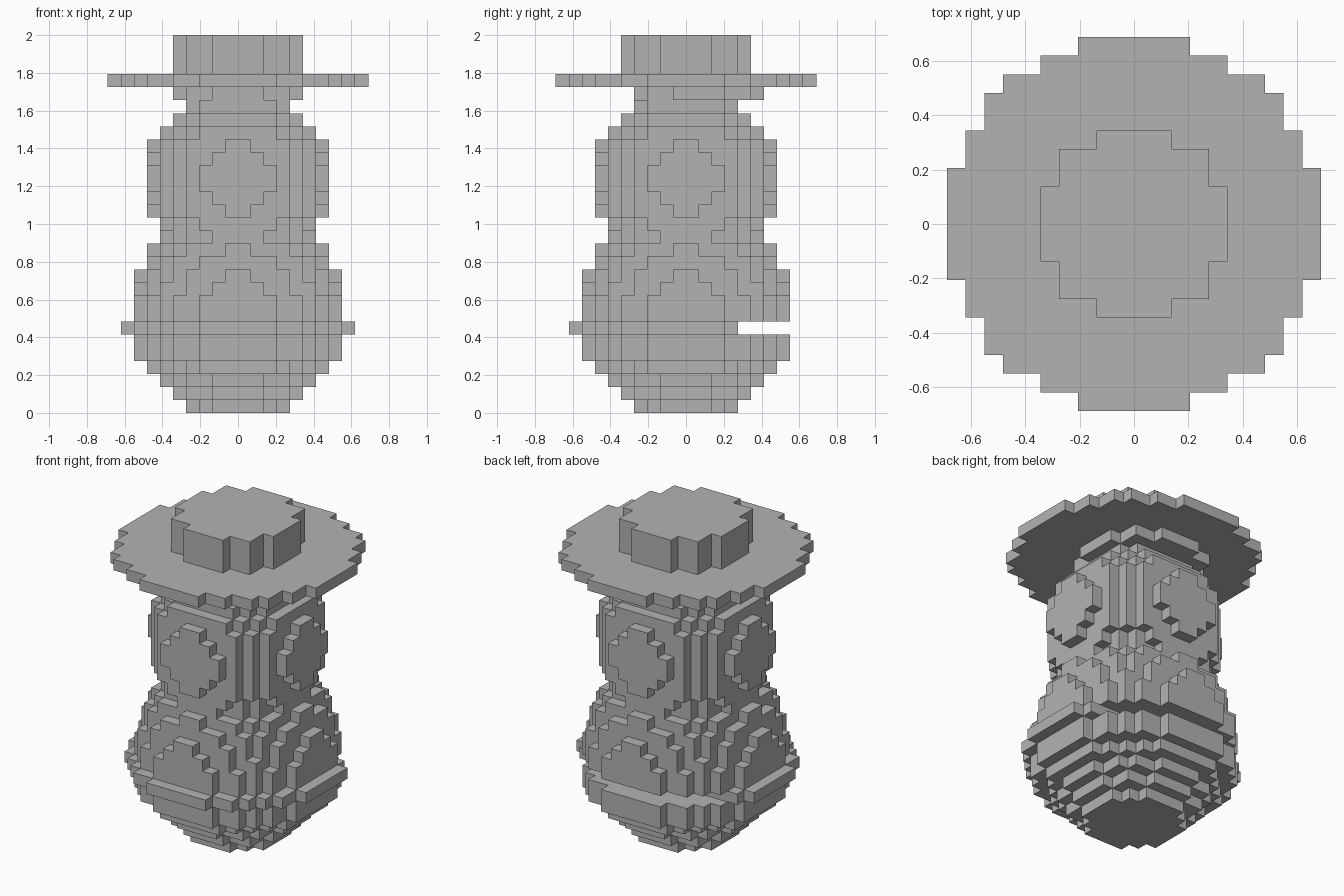
import bpy
import bmesh
from mathutils import Vector

if "Cube" in bpy.data.objects:
    bpy.data.objects.remove(bpy.data.objects["Cube"], do_unlink=True)

UNIT = 2 / 29  # edge of one block

stone = bpy.data.materials.new("plain_grey")
stone.use_nodes = True
grey = (0.45, 0.45, 0.45, 1)
stone.diffuse_color = grey
stone.node_tree.nodes["Principled BSDF"].inputs["Base Color"].default_value = grey


def disc(radius, layer, height=1, shift=0, back=99):
    """Blocks of a round slab, optionally moved in y and cut off at the back."""
    span = range(-radius, radius)
    return {(x, y + shift, layer + k)
            for x in span for y in span for k in range(height)
            if (x + .5) ** 2 + (y + .5) ** 2 <= radius ** 2 and y < back}


def ball(radius, centre):
    """Blocks of a sphere whose middle is at the given height."""
    span = range(-radius, radius)
    return {(x, y, z + centre) for x in span for y in span for z in span
            if (x + .5) ** 2 + (y + .5) ** 2 + (z + .5) ** 2 <= radius ** 2}


# Rounded base of stacked slabs, widening upwards
base = set()
for layer, radius in enumerate((4, 5, 6, 7, 8, 8)):
    base |= disc(radius, layer)

# The belt layer is open at the back
belt = disc(9, 6, back=4)
belly = {c for c in ball(8, 8) if c[2] > 6}

parts = {
    "base": base,
    "belt": belt,
    "belly": belly,
    "head": ball(7, 18),
    "hat_band": disc(5, 24, shift=1),
    "hat_brim": disc(10, 25),
    "hat_crown": disc(5, 26, height=3),
}
# The head's hidden lower blocks must not refill the belt gap
filled = set().union(*parts.values())


def build(name, cells):
    """Make the visible faces of a set of blocks."""
    bm = bmesh.new()
    corners = {}

    def corner(p):
        key = tuple(round(v) for v in p)
        if key not in corners:
            corners[key] = bm.verts.new(Vector(key) * UNIT)
        return corners[key]

    for cell in sorted(cells):
        for axis in range(3):
            for side in (0, 1):
                step = list(cell)
                step[axis] += 2 * side - 1
                if tuple(step) in filled:
                    continue
                u, v = Vector(), Vector()
                u[(axis + 1) % 3] = 1
                v[(axis + 2) % 3] = 1
                start = Vector(cell)
                start[axis] += side
                loop = [start, start + u, start + u + v, start + v]
                if not side:
                    loop.reverse()
                bm.faces.new([corner(p) for p in loop])
    mesh = bpy.data.meshes.new(name)
    bm.to_mesh(mesh)
    bm.free()
    mesh.materials.append(stone)
    bpy.context.collection.objects.link(bpy.data.objects.new(name, mesh))


# Each block belongs to the first part that claims it
claimed = set()
for part, blocks in parts.items():
    build(part, blocks - claimed)
    claimed |= blocks
